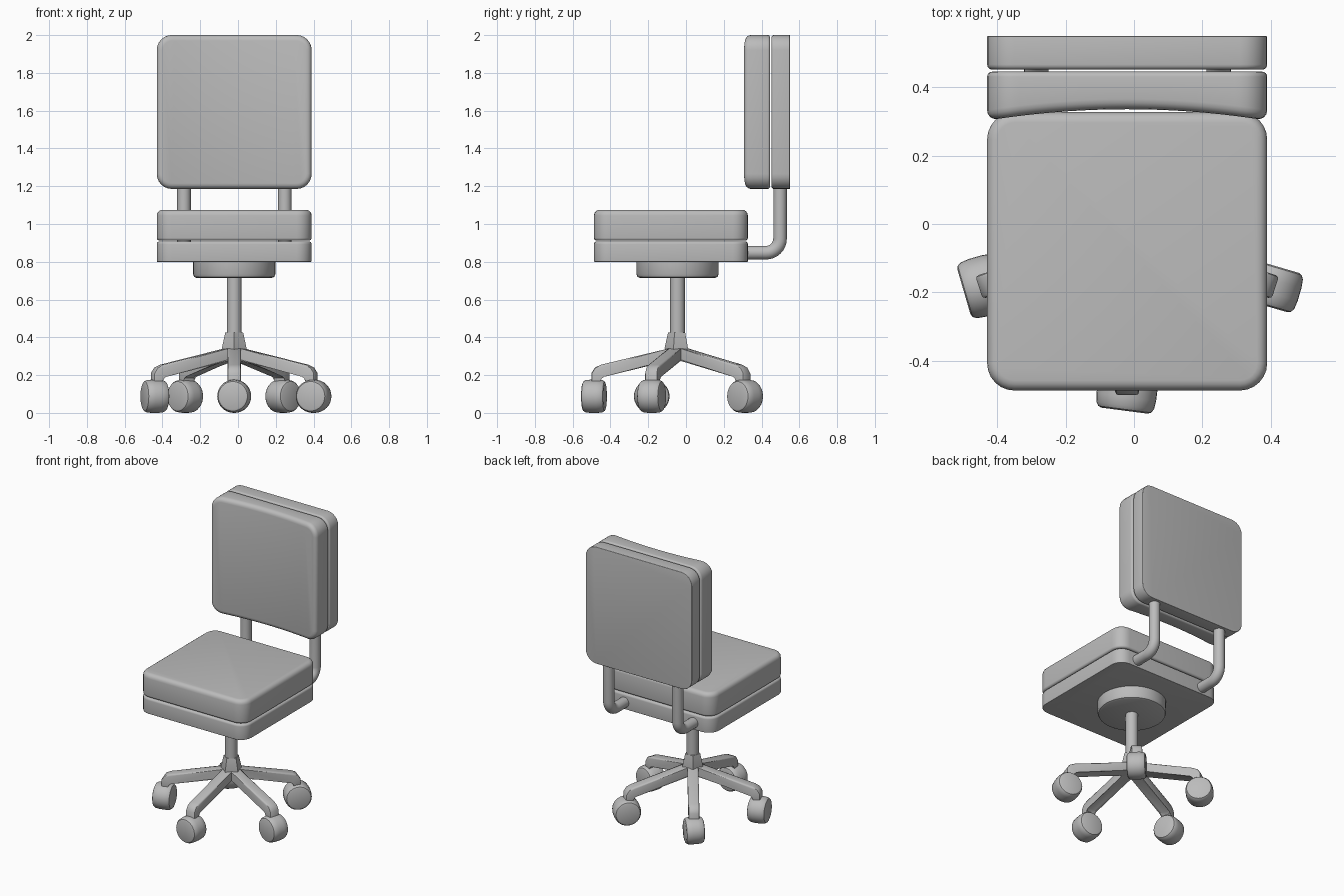
import bpy, bmesh
from math import sin, cos, pi, radians, atan2
from mathutils import Matrix

if "Cube" in bpy.data.objects:
    bpy.data.objects.remove(bpy.data.objects["Cube"], do_unlink=True)

grey = bpy.data.materials.new("plain_grey")
grey.use_nodes = True
grey.diffuse_color = (0.5, 0.5, 0.5, 1)
grey.node_tree.nodes["Principled BSDF"].inputs["Base Color"].default_value = (0.5, 0.5, 0.5, 1)

CX = -0.02                 # chair centre line
POST = (CX, -0.045)        # centre of the column


def finish(name, bm, matrix=Matrix(), angle=35):
    bmesh.ops.recalc_face_normals(bm, faces=bm.faces)
    bm.transform(matrix)
    mesh = bpy.data.meshes.new(name)
    bm.to_mesh(mesh)
    bm.free()
    mesh.materials.append(grey)
    obj = bpy.data.objects.new(name, mesh)
    bpy.context.collection.objects.link(obj)
    bpy.ops.object.select_all(action='DESELECT')
    obj.select_set(True)
    bpy.context.view_layer.objects.active = obj
    bpy.ops.object.shade_smooth_by_angle(angle=radians(angle))
    return obj


def loft(rings):
    """Bridge a stack of equal rings and cap both ends."""
    bm = bmesh.new()
    loops = [[bm.verts.new(p) for p in ring] for ring in rings]
    for a, b in zip(loops, loops[1:]):
        for i in range(len(a)):
            j = (i + 1) % len(a)
            bm.faces.new((a[i], a[j], b[j], b[i]))
    bm.faces.new(loops[0])
    bm.faces.new(loops[-1])
    return bm


def rounded_rect(w, h, r, z, steps=6):
    ring = []
    for k, (sx, sy) in enumerate(((1, 1), (-1, 1), (-1, -1), (1, -1))):
        for i in range(steps + 1):
            a = (k + i / steps) * pi / 2
            ring.append((sx * (w / 2 - r) + r * cos(a), sy * (h / 2 - r) + r * sin(a), z))
    return ring


def slab(w, h, r, z0, z1, low, high, steps=4):
    """Rounded slab with separate lower and upper edge radii."""
    arc = [i / steps * pi / 2 for i in range(steps + 1)]
    levels = [(low * (1 - sin(a)), z0 + low * (1 - cos(a))) for a in arc]
    levels += [(high * (1 - cos(a)), z1 - high * (1 - sin(a))) for a in arc]
    return loft([rounded_rect(w - 2 * i, h - 2 * i, r - i, z) for i, z in levels])


def turned(profile, sides, start=0.0):
    """Solid of revolution from (radius, height) pairs."""
    return loft([[(r * cos(start + 2 * pi * i / sides), r * sin(start + 2 * pi * i / sides), z)
                  for i in range(sides)] for r, z in profile])


# Seat shell and cushion
at_seat = Matrix.Translation((CX, -0.08, 0))
finish("seat_shell", slab(0.82, 0.815, 0.08, 0.80, 0.908, 0.003, 0.015), at_seat)
finish("seat_cushion", slab(0.82, 0.815, 0.08, 0.912, 1.075, 0.015, 0.03), at_seat)

# Backrest shell and hollowed cushion
upright = Matrix.Translation((CX, 0, 1.593)) @ Matrix.Rotation(pi / 2, 4, 'X')
finish("back_shell", slab(0.82, 0.815, 0.08, -0.55, -0.452, 0.003, 0.015), upright)
bm = slab(0.82, 0.815, 0.08, -0.446, -0.303, 0.015, 0.03)
for i in range(-7, 8):
    bmesh.ops.bisect_plane(bm, geom=bm.verts[:] + bm.edges[:] + bm.faces[:],
                           plane_co=(i * 0.045, 0, 0), plane_no=(1, 0, 0))
for v in bm.verts:
    if v.co.z > -0.36:
        v.co.z -= 0.033 * (1 - (v.co.x / 0.41) ** 2)
finish("back_cushion", bm, upright)

# Bent tubes joining seat and backrest
for side, x in (("left", 0.248), ("right", -0.286)):
    bend = 0.075
    path = [(0.25, 0.848)]
    path += [(0.498 - bend + bend * sin(a), 0.848 + bend - bend * cos(a))
             for a in [i * pi / 16 for i in range(9)]]
    path.append((0.498, 1.25))
    rings = []
    for i, (y, z) in enumerate(path):
        t = min(max(i - 1, 0), 8) * pi / 16
        rings.append([(x + 0.036 * cos(b), y - 0.036 * sin(b) * sin(t), z + 0.036 * sin(b) * cos(t))
                      for b in [k * pi / 10 for k in range(20)]])
    finish(side + "_back_tube", loft(rings))

# Column: swivel plate, post and five-sided hub
at_post = Matrix.Translation((*POST, 0))
finish("swivel_plate", turned([(0.2, 0.715), (0.212, 0.72), (0.218, 0.735), (0.218, 0.802)], 40), at_post)
finish("post", turned([(0.039, 0.3), (0.039, 0.75)], 24), at_post)
finish("hub", turned([(0.06, 0.28), (0.068, 0.345), (0.05, 0.425)], 5, pi / 10 + pi / 5), at_post)

# Five legs, each with a caster swivelled its own way
leg_outline = [(0, 0.35), (0.03, 0.345), (0.405, 0.255), (0.437, 0.24), (0.456, 0.21), (0.456, 0.14),
               (0.412, 0.14), (0.412, 0.185), (0.395, 0.2), (0.0, 0.283)]
wheel_profile = [(0.068, -0.06), (0.078, -0.056), (0.085, -0.045), (0.088, -0.02),
                 (0.088, 0.02), (0.085, 0.045), (0.078, 0.056), (0.068, 0.06)]
places = [("front", -90, (-0.13, -1)), ("left", -18, (0.28, 0.96)), ("back_left", 54, (0.7, -0.7)),
          ("back_right", 126, (0.7, 0.7)), ("right", 198, (-0.96, -0.28))]
for name, angle, axle in places:
    spin = at_post @ Matrix.Rotation(radians(angle), 4, 'Z')
    bm = loft([[(r, y, z) for r, z in leg_outline] for y in (-0.035, 0.035)])
    rims = [e for e in bm.edges if abs(e.verts[0].co.y - e.verts[1].co.y) < 0.001]
    bmesh.ops.bevel(bm, geom=rims, offset=0.01, segments=2, profile=0.5, affect='EDGES')
    finish(name + "_leg", bm, spin)
    hub = spin @ Matrix.Translation((0.442, 0, 0.088))
    turn = Matrix.Rotation(atan2(axle[1], axle[0]), 4, 'Z') @ Matrix.Rotation(pi / 2, 4, 'Y')
    finish(name + "_wheel", turned(wheel_profile, 32), Matrix.Translation(hub.translation) @ turn)
